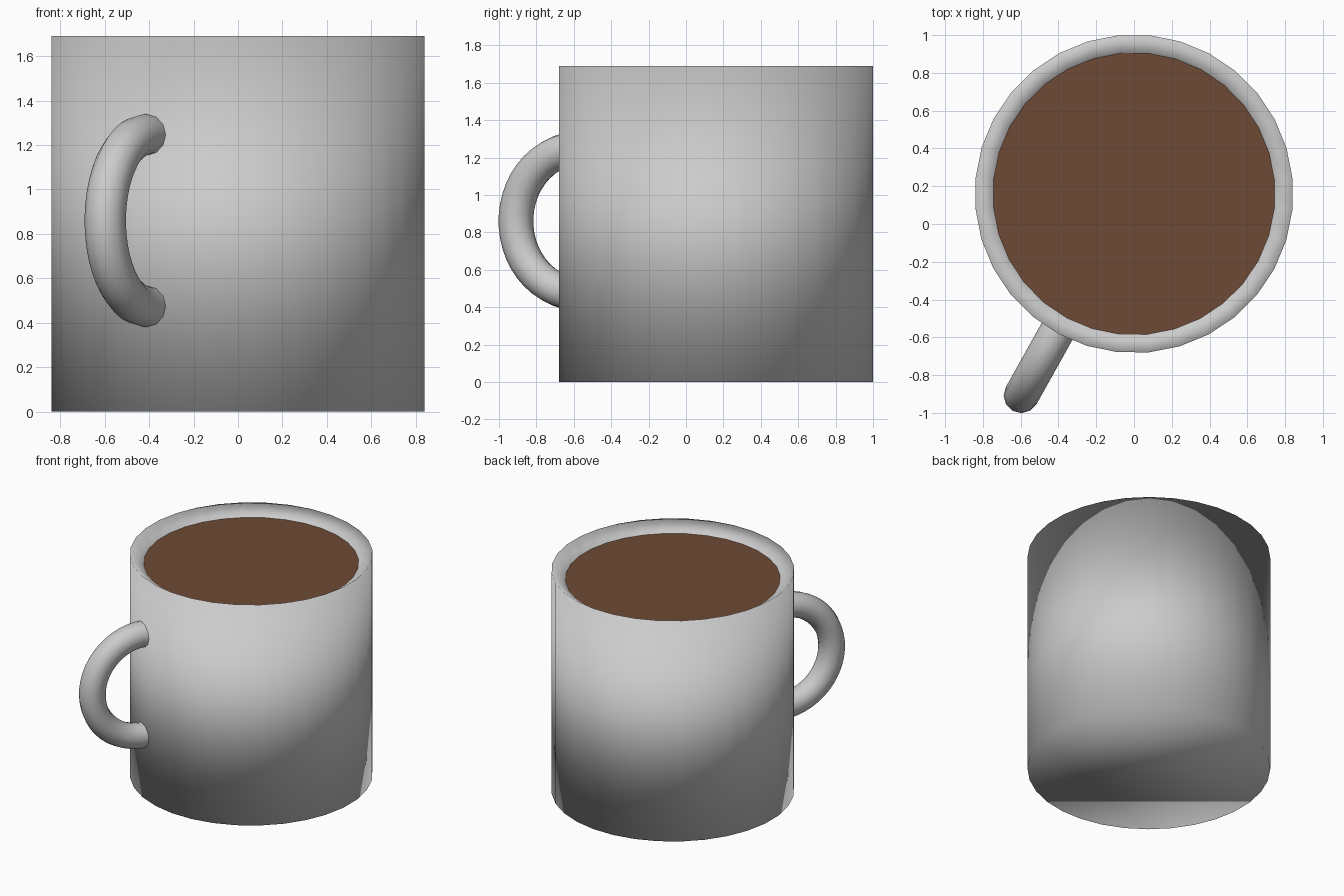
import bpy, bmesh
from math import radians
from mathutils import Matrix, Vector

if "Cube" in bpy.data.objects:
    bpy.data.objects.remove(bpy.data.objects["Cube"])

SIDES = 32
RADIUS = 0.843
HEIGHT = 1.69
RIM_WIDTH = 0.095
RIM_DROP = 0.07
CENTRE_Y = 0.16
TURN = Matrix.Rotation(radians(5.4), 4, 'Z')


def finish(name, bm, smooth=True):
    bmesh.ops.recalc_face_normals(bm, faces=bm.faces[:])
    for f in bm.faces:
        f.smooth = smooth
    mesh = bpy.data.meshes.new(name)
    bm.to_mesh(mesh)
    bm.free()
    obj = bpy.data.objects.new(name, mesh)
    obj.location = (0, CENTRE_Y, 0)
    bpy.context.collection.objects.link(obj)
    return obj


# Mug body: cylinder with a rim sloping inwards, smooth all over
bm = bmesh.new()
bmesh.ops.create_cone(bm, cap_ends=True, segments=SIDES, radius1=RADIUS, radius2=RADIUS,
                      depth=HEIGHT, matrix=Matrix.Translation((0, 0, HEIGHT / 2)) @ TURN)
bm.normal_update()
top = max(bm.faces, key=lambda f: f.calc_center_median().z)
bmesh.ops.inset_region(bm, faces=[top], thickness=RIM_WIDTH, depth=-RIM_DROP,
                       use_even_offset=True)
inner_radius = max(v.co.xy.length for v in top.verts)
level = top.verts[0].co.z
bmesh.ops.delete(bm, geom=[top], context='FACES_ONLY')
finish("mug_body", bm)

# Drink surface, closing the inner rim
bm = bmesh.new()
bmesh.ops.create_circle(bm, cap_ends=True, segments=SIDES, radius=inner_radius,
                        matrix=Matrix.Translation((0, 0, level)) @ TURN)
bm.normal_update()
for f in bm.faces:
    if f.normal.z < 0:
        f.normal_flip()
mesh = bpy.data.meshes.new("drink")
bm.to_mesh(mesh)
bm.free()
drink = bpy.data.objects.new("drink", mesh)
drink.location = (0, CENTRE_Y, 0)
bpy.context.collection.objects.link(drink)
brown = bpy.data.materials.new("brown")
brown.diffuse_color = (0.155, 0.068, 0.035, 1)
brown.use_nodes = True
brown.node_tree.nodes["Principled BSDF"].inputs["Base Color"].default_value = brown.diffuse_color
mesh.materials.append(brown)

# Handle: tube swept through a little over half a turn, ends buried in the wall
MAJOR, TUBE, ARC = 0.387, 0.093, radians(200)
bm = bmesh.new()
pivot = Vector((0.838, 0, 0))
ring = bmesh.ops.create_circle(bm, segments=12, radius=TUBE,
                               matrix=Matrix.Translation(pivot + Vector((MAJOR, 0, 0))))
bmesh.ops.rotate(bm, verts=bm.verts[:], cent=pivot,
                 matrix=Matrix.Rotation(-ARC / 2, 3, 'Y'))
bmesh.ops.spin(bm, geom=bm.verts[:] + bm.edges[:], cent=pivot, axis=(0, 1, 0),
               angle=ARC, steps=27)
# spin direction may vary, so centre the arc on the outward side
if sum(v.co.x for v in bm.verts) / len(bm.verts) < pivot.x:
    bmesh.ops.rotate(bm, verts=bm.verts[:], cent=pivot, matrix=Matrix.Rotation(ARC, 3, 'Y'))
mid = sum(v.co.z for v in bm.verts) / len(bm.verts)
if abs(mid) > 0.01:
    bmesh.ops.rotate(bm, verts=bm.verts[:], cent=pivot, matrix=Matrix.Rotation(ARC, 3, 'Y'))
bmesh.ops.holes_fill(bm, edges=[e for e in bm.edges if e.is_boundary], sides=0)
handle = finish("handle", bm)
handle.location.z = 0.86
handle.rotation_euler.z = radians(240.8)
